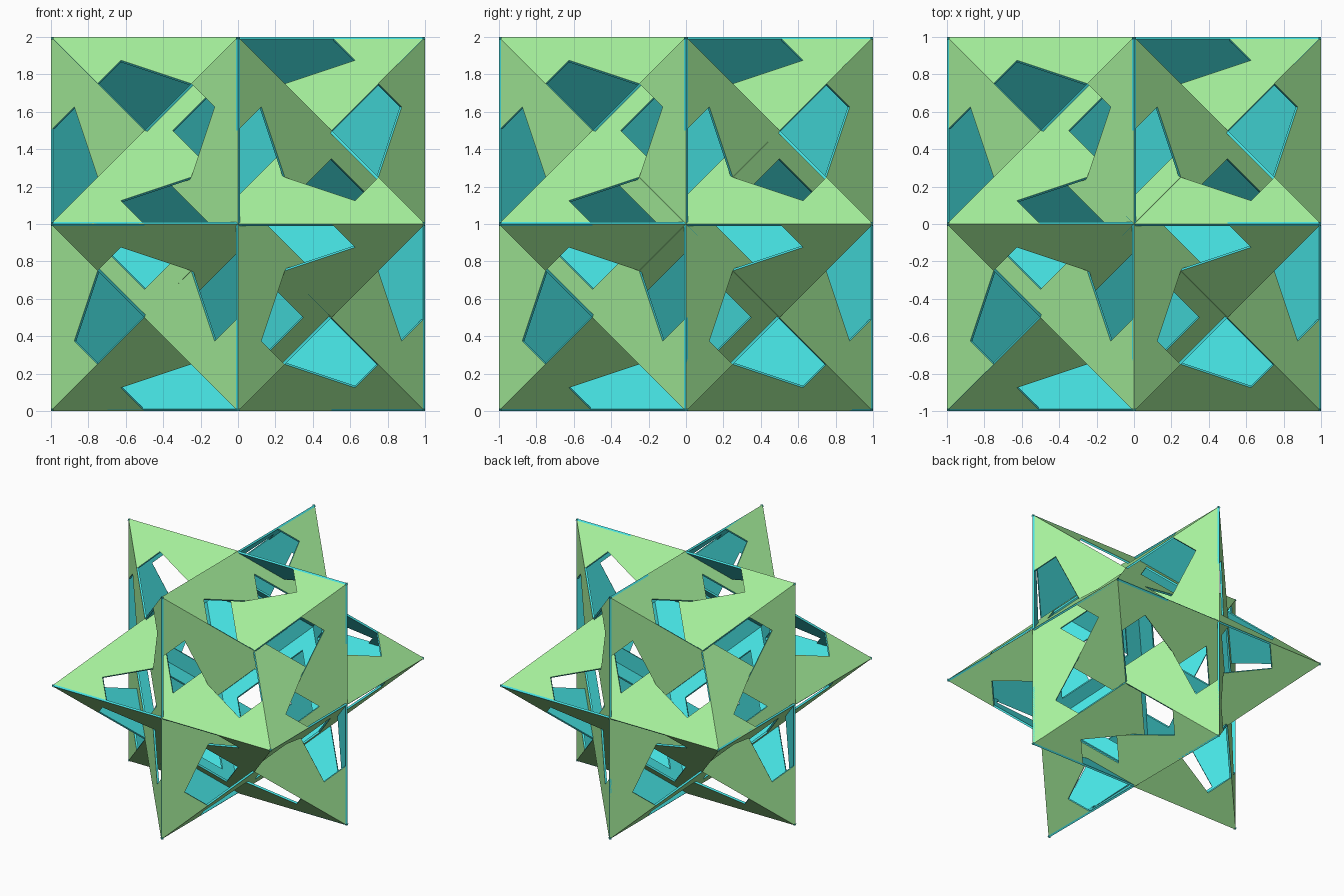
import bpy, bmesh
from math import radians
from mathutils import Matrix, Vector

if "Cube" in bpy.data.objects:
    bpy.data.objects.remove(bpy.data.objects["Cube"])


def material(name, color):
    m = bpy.data.materials.new(name)
    m.diffuse_color = (*color, 1)
    m.use_nodes = True
    m.node_tree.nodes["Principled BSDF"].inputs["Base Color"].default_value = m.diffuse_color
    return m


outer_green = material("outer_green", (0.38, 0.87, 0.33))
inner_teal = material("inner_teal", (0.06, 0.75, 0.75))

# Half outline of one notched plate with its two kite cut-outs,
# closed along the edge of the rhombic opening in the middle
half = [(0, 0), (.25, .25), (.125, .625), (0, .5), (0, 1), (.5, .5),
        (.75, .25), (.875, .625), (.75, .75), (1, 1), (1, 0),
        (.85, 0), (.5, .35), (.15, 0)]
other_half = [(1 - a, -b) for a, b in half]

# Plate lies in the plane x + z = 1, outer side away from the centre
bm = bmesh.new()
for outline in (half, other_half):
    bm.faces.new([bm.verts.new((a, b, 1 - a)) for a, b in reversed(outline)])
bmesh.ops.remove_doubles(bm, verts=bm.verts, dist=1e-4)
mesh = bpy.data.meshes.new("star_plate")
bm.to_mesh(mesh)
bm.free()
mesh.materials.append(outer_green)
mesh.materials.append(inner_teal)

# Twelve plates: upper, middle and lower ring of four
for ring, tilt in (("upper", 0), ("middle", 90), ("lower", 180)):
    for i in range(4):
        plate = bpy.data.objects.new(f"{ring}_plate_{i + 1}", mesh)
        bpy.context.collection.objects.link(plate)
        plate.matrix_world = (Matrix.Translation(Vector((0, 0, 1)))
                              @ Matrix.Rotation(radians(90 * i), 4, 'Z')
                              @ Matrix.Rotation(radians(tilt), 4, 'X'))
        # Thin sheet, teal on the inside and on the cut edges
        s = plate.modifiers.new("thickness", 'SOLIDIFY')
        s.thickness = 0.015
        s.offset = -1
        s.material_offset = 1
        s.material_offset_rim = 1
